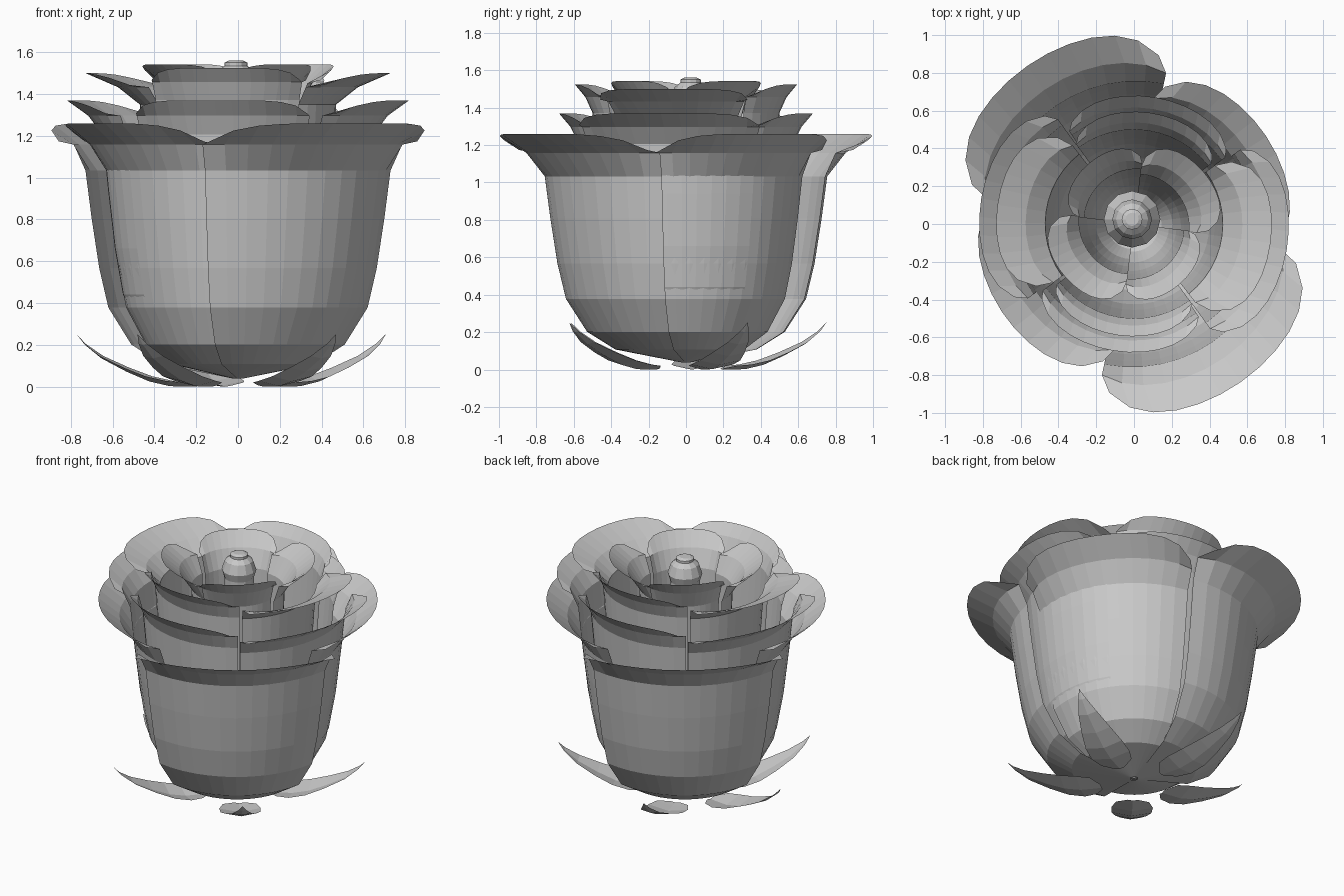
import bpy, bmesh, math

cube = bpy.data.objects.get("Cube")
if cube:
    bpy.data.objects.remove(cube, do_unlink=True)

grey = bpy.data.materials.new("plain_grey")
grey.use_nodes = True
COLOUR = (0.58, 0.58, 0.58, 1)
grey.diffuse_color = COLOUR
grey.node_tree.nodes["Principled BSDF"].inputs["Base Color"].default_value = COLOUR


def sheet(name, rows, closed=False):
    """Skin a grid of points, given as equally long rows, with flat quads."""
    bm = bmesh.new()
    grid = [[bm.verts.new(p) for p in row] for row in rows]
    for low, high in zip(grid, grid[1:]):
        n = len(low)
        for i in range(n if closed else n - 1):
            j = (i + 1) % n
            bm.faces.new((low[i], low[j], high[j], high[i]))
    if closed:
        bm.faces.new(grid[-1])
    bmesh.ops.remove_doubles(bm, verts=bm.verts, dist=0.0005)
    mesh = bpy.data.meshes.new(name)
    bm.to_mesh(mesh)
    bm.free()
    mesh.materials.append(grey)
    obj = bpy.data.objects.new(name, mesh)
    bpy.context.collection.objects.link(obj)
    return obj


def polar(r, degrees, z):
    a = math.radians(degrees)
    return (r * math.cos(a), r * math.sin(a), z)


# Cup outline: fraction of body radius, fraction of height
CUP = [(.03, .03), (.5, .085), (.7, .16), (.85, .30), (.91, .45), (.96, .64), (1, .82)]


def petal(name, start, span, body, rim, height, spiral=.0, lip=.82, inset=.04, steps=12):
    """Cupped petal with a flared lip whose corners are rounded and droop."""
    outline = [(body * f, height * h * lip / .82) for f, h in CUP]
    outline.append((body + (rim - body) * .4, height * (lip + (1 - lip) * .55)))
    outline.append((rim, height))
    rows = []
    for k, (r, z) in enumerate(outline):
        top = k == len(outline) - 1
        trim = inset if top else 0
        row = []
        for i in range(steps + 1):
            t = trim + (1 - 2 * trim) * i / steps
            edge = abs(2 * i / steps - 1) ** 5
            pull = edge * max(0, r - body) * .45
            droop = edge * height * (1 - lip) * .38 if top else 0
            row.append(polar((r - pull) * (1 + spiral * (1 - 2 * t)), start + span * t, z - droop))
        rows.append(row)
    return sheet(name, rows)


# Outer petals: a wide pair in front and behind, a tighter pair tucked between
for k, side in enumerate(("front", "left", "back", "right")):
    if k % 2 == 0:
        petal(f"outer_petal_{side}", -102 + 90 * k, 92, .75, 1.01, 1.26, spiral=.012)
    else:
        petal(f"outer_petal_{side}", -104 + 90 * k, 95, .63, .84, 1.26)

# Two middle rings: the side petals lean out further than front and back
for k, side in enumerate(("front", "left", "back", "right")):
    lean = k % 2 == 1
    petal(f"middle_petal_{side}", -144 + 90 * k, 89,
          .648 if lean else .575, .82 if lean else .68, 1.37, lip=.88)
    petal(f"inner_petal_{side}", -142 + 90 * k, 88,
          .47 if lean else .5, .73 if lean else .595, 1.5 if lean else 1.525, lip=.9)

# Heart petals
for k in range(4):
    petal(f"heart_petal_{k + 1}", -98 + 90 * k, 91, .28, .46 if k % 2 else .4, 1.542,
          spiral=.05, lip=.87, inset=.03)

# Bud in the middle
BUD = [(.15, .1), (.15, 1.2), (.09, 1.3), (.09, 1.4), (.105, 1.45),
       (.085, 1.51), (.055, 1.535), (.055, 1.55), (.035, 1.56)]
bud = sheet("bud", [[polar(r, 30 * i, z) for i in range(12)] for r, z in BUD], closed=True)
bud.location = (-.01, .025, 0)

# Five curved sepals: distance out, height, half width
SEPAL = [(.2, .0, .03), (.25, 0, .1), (.33, .002, .125), (.43, .025, .12),
         (.54, .072, .095), (.66, .135, .06), (.74, .2, .025), (.78, .25, .001)]
for k, angle in enumerate((-53, 25, 106, 172, 232)):
    rows = [[(r, s * w, z + abs(s) * w * .2) for s in (-1, 0, 1)] for r, z, w in SEPAL]
    sepal = sheet(f"sepal_{k + 1}", rows)
    sepal.rotation_euler.z = math.radians(angle)
